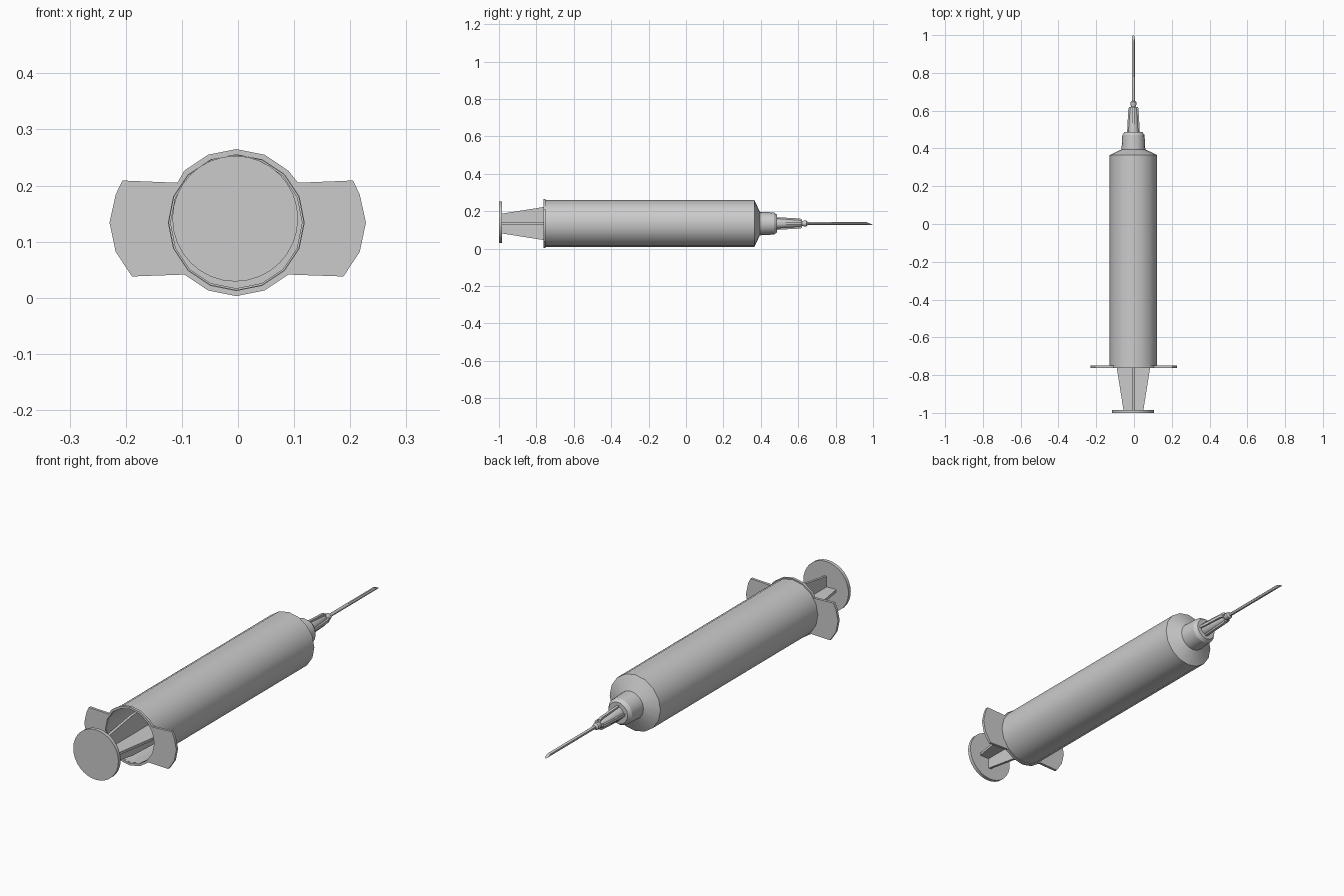
import bpy, bmesh, math
from mathutils import Vector

cube = bpy.data.objects.get("Cube")
if cube:
    bpy.data.objects.remove(cube)

CX, CZ = -0.003, 0.134  # long axis of the syringe

grey = bpy.data.materials.new("plain_grey")
grey.use_nodes = True
GREY = (0.6, 0.6, 0.6, 1)
grey.diffuse_color = GREY
grey.node_tree.nodes["Principled BSDF"].inputs["Base Color"].default_value = GREY


def finish(obj):
    obj.data.materials.clear()
    obj.data.materials.append(grey)
    bpy.ops.object.select_all(action="DESELECT")
    obj.select_set(True)
    bpy.context.view_layer.objects.active = obj
    bpy.ops.object.shade_smooth_by_angle(angle=math.radians(30))
    return obj


def to_object(name, bm):
    bmesh.ops.recalc_face_normals(bm, faces=bm.faces)
    mesh = bpy.data.meshes.new(name)
    bm.to_mesh(mesh)
    bm.free()
    obj = bpy.data.objects.new(name, mesh)
    bpy.context.collection.objects.link(obj)
    return finish(obj)


def lathe(name, profile, sides, cx=CX, cz=CZ, edit=None):
    """Turn (y, radius) points around the long axis."""
    bm = bmesh.new()
    verts = [bm.verts.new((cx, y, cz + r)) for y, r in profile]
    edges = [bm.edges.new(pair) for pair in zip(verts, verts[1:])]
    bmesh.ops.spin(bm, geom=verts + edges, cent=(cx, 0, cz), axis=(0, 1, 0),
                   angle=math.tau, steps=sides, use_merge=False)
    bmesh.ops.remove_doubles(bm, verts=bm.verts, dist=0.0002)
    if edit:
        edit(bm)
    return to_object(name, bm)


def cross_ribs(name, profile, thick, count=2):
    """Flat tapered ribs crossing on the axis, from (y, half width) points."""
    for i in range(count):
        side = Vector((1, 0, 0)) if i else Vector((0, 0, 1))
        normal = Vector((0, 0, 1)) if i else Vector((1, 0, 0))
        bm = bmesh.new()
        outline = list(profile) + [(y, -w) for y, w in reversed(profile)]
        start = Vector((CX, 0, CZ)) - normal * thick / 2
        face = bm.faces.new([bm.verts.new(start + side * w + Vector((0, y, 0)))
                             for y, w in outline])
        out = bmesh.ops.extrude_face_region(bm, geom=[face])
        moved = [g for g in out["geom"] if isinstance(g, bmesh.types.BMVert)]
        bmesh.ops.translate(bm, verts=moved, vec=normal * thick)
        to_object(name + ("_flat" if i else "_upright"), bm)


def arc(radius, first, last):
    """Points of a 16-sided ring, by step number."""
    return [(CX + radius * math.cos(math.tau * i / 16),
             CZ + radius * math.sin(math.tau * i / 16)) for i in range(first, last)]


# Hollow barrel with shoulder and nozzle
lathe("barrel", [(0.33, 0), (0.33, 0.12), (-0.755, 0.12), (-0.755, 0.126),
                 (0.365, 0.126), (0.395, 0.063), (0.47, 0.059),
                 (0.486, 0.048), (0.486, 0)], 16)

# Finger flange: ring with two wings and a round opening
right_wing = [(0.188, 0.038), (0.217, 0.082), (0.228, 0.134),
              (0.217, 0.184), (0.205, 0.209), (0.107, 0.205)]
left_wing = [(-x - 0.001, z) for x, z in reversed(right_wing)]
curve = bpy.data.curves.new("finger_flange", "CURVE")
curve.dimensions = "2D"
curve.fill_mode = "BOTH"
curve.extrude = 0.006
for points in (right_wing + arc(0.131, 2, 7) + left_wing + arc(0.131, 10, 15),
               arc(0.121, 0, 16)):
    spline = curve.splines.new("POLY")
    spline.points.add(len(points) - 1)
    for p, (x, z) in zip(spline.points, points):
        p.co = (x, z, 0, 1)
    spline.use_cyclic_u = True
flange = bpy.data.objects.new("finger_flange", curve)
bpy.context.collection.objects.link(flange)
flange.rotation_euler.x = math.pi / 2
flange.location.y = -0.756
bpy.ops.object.select_all(action="DESELECT")
flange.select_set(True)
bpy.context.view_layer.objects.active = flange
bpy.ops.object.convert(target="MESH")
finish(bpy.context.view_layer.objects.active)

# Plunger: thumb disc, crossed ribs and piston
lathe("thumb_disc", [(-1, 0), (-1, 0.112), (-0.984, 0.112), (-0.984, 0)], 32,
      cx=-0.005, cz=0.141)
cross_ribs("plunger_rib", [(-0.99, 0.052), (-0.75, 0.09), (-0.5, 0.1)], 0.012)
lathe("piston", [(-0.51, 0), (-0.51, 0.118), (-0.45, 0.118), (-0.45, 0)], 16)

# Needle hub with ribs and collar
lathe("needle_hub", [(0.48, 0), (0.48, 0.029), (0.61, 0.019), (0.62, 0.012),
                     (0.632, 0.016), (0.645, 0.015), (0.652, 0.008), (0.652, 0)], 12)
cross_ribs("hub_rib", [(0.48, 0.034), (0.61, 0.027), (0.62, 0.022)], 0.012)


# Needle with a slanted tip
def slant_tip(bm):
    for v in bm.verts:
        if v.co.y > 0.9:
            v.co.y = 1 - (v.co.z - (CZ - 0.0075)) * 2.2


lathe("needle", [(0.64, 0), (0.64, 0.0075), (1, 0.0075), (1, 0)], 12, edit=slant_tip)
